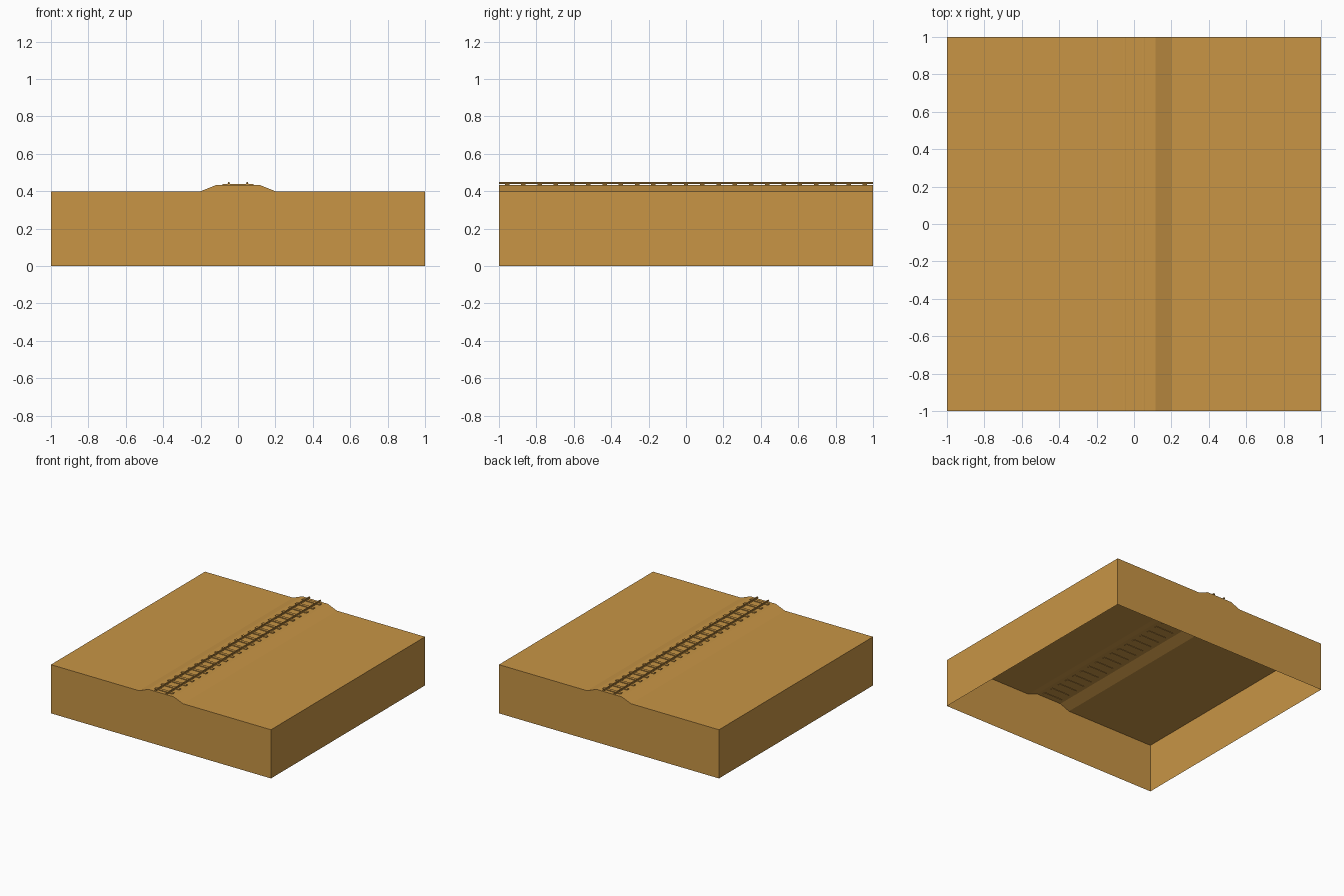
import bpy, bmesh

if "Cube" in bpy.data.objects:
    bpy.data.objects.remove(bpy.data.objects["Cube"])

mat = bpy.data.materials.new("ochre_ground")
mat.diffuse_color = (0.58, 0.30, 0.06, 1)
mat.use_nodes = True
mat.node_tree.nodes["Principled BSDF"].inputs["Base Color"].default_value = mat.diffuse_color


def finish(name, bm):
    mesh = bpy.data.meshes.new(name)
    bm.to_mesh(mesh)
    bm.free()
    mesh.materials.append(mat)
    obj = bpy.data.objects.new(name, mesh)
    bpy.context.collection.objects.link(obj)
    return obj


def extrude_profile(name, points, caps=True, skip_last=False):
    """Sweep an x-z profile from y=-1 to y=1; optionally leave the closing side open."""
    bm = bmesh.new()
    front = [bm.verts.new((x, -1, z)) for x, z in points]
    back = [bm.verts.new((x, 1, z)) for x, z in points]
    n = len(points)
    for i in range(n - 1 if skip_last else n):
        j = (i + 1) % n
        bm.faces.new((front[i], back[i], back[j], front[j]))
    if caps:
        bm.faces.new(front)
        bm.faces.new(back[::-1])
    bmesh.ops.recalc_face_normals(bm, faces=bm.faces)
    return finish(name, bm)


# ground block with raised trackbed, open underneath
extrude_profile("ground", [(-1, 0), (-1, 0.4), (-0.2, 0.4), (-0.115, 0.434),
                           (0.115, 0.434), (0.2, 0.4), (1, 0.4), (1, 0)],
                skip_last=True)

# rails: wide foot, narrow head
for side, cx in (("left", -0.05), ("right", 0.05)):
    half = [(0.007, 0.439), (0.007, 0.442), (0.004, 0.443), (0.004, 0.45)]
    pts = [(cx + x, z) for x, z in half] + [(cx - x, z) for x, z in half[::-1]]
    extrude_profile(side + "_rail", pts)

# sleepers
COUNT = 23
step = 2 / COUNT
for i in range(COUNT):
    bm = bmesh.new()
    bmesh.ops.create_cube(bm, size=1)
    bmesh.ops.scale(bm, vec=(0.165, 0.024, 0.009), verts=bm.verts)
    bmesh.ops.translate(bm, vec=(0, -1 + step * (i + 0.5), 0.4355), verts=bm.verts)
    finish(f"sleeper_{i + 1}", bm)
